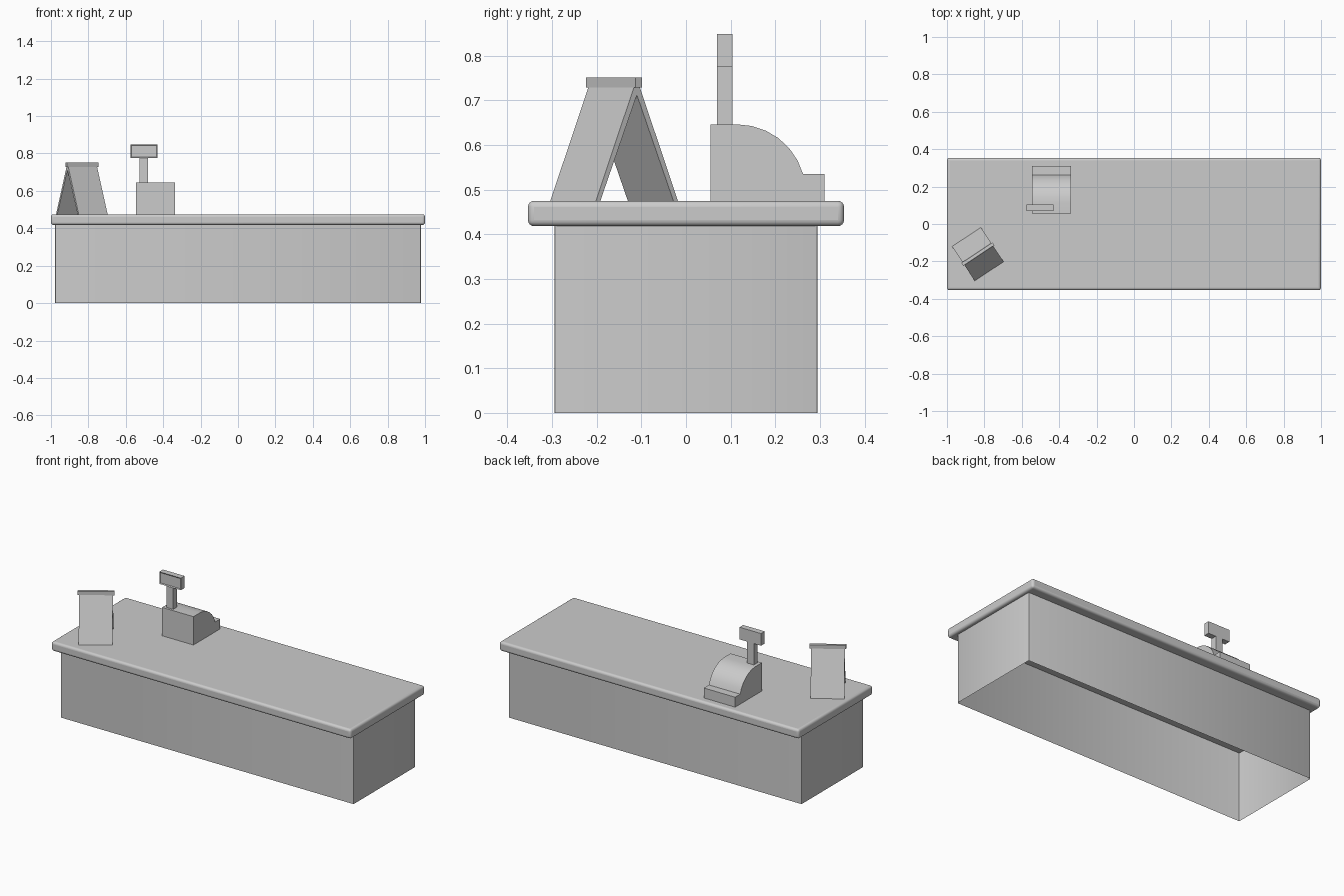
import bpy, bmesh
from math import sin, cos, pi, radians
from mathutils import Matrix

if "Cube" in bpy.data.objects:
    bpy.data.objects.remove(bpy.data.objects["Cube"])


def finish(bm, name, bevel=0, segments=1):
    bmesh.ops.recalc_face_normals(bm, faces=bm.faces)
    me = bpy.data.meshes.new(name)
    bm.to_mesh(me)
    bm.free()
    ob = bpy.data.objects.new(name, me)
    bpy.context.collection.objects.link(ob)
    if bevel:
        mod = ob.modifiers.new("bevel", 'BEVEL')
        mod.width, mod.segments = bevel, segments
    return ob


def box_bm(lo, hi):
    bm = bmesh.new()
    size = [b - a for a, b in zip(lo, hi)]
    mid = [(a + b) / 2 for a, b in zip(lo, hi)]
    bmesh.ops.create_cube(bm, size=1, matrix=Matrix.Translation(mid) @ Matrix.Diagonal((*size, 1)))
    return bm


def prism_bm(profile, x0, x1):
    """Extrude a y-z profile along x."""
    bm = bmesh.new()
    face = bm.faces.new([bm.verts.new((x0, y, z)) for y, z in profile])
    ext = bmesh.ops.extrude_face_region(bm, geom=[face], use_keep_orig=True)
    verts = [g for g in ext['geom'] if isinstance(g, bmesh.types.BMVert)]
    bmesh.ops.translate(bm, verts=verts, vec=(x1 - x0, 0, 0))
    return bm


TOP = 0.475

# Counter body: four thin walls, open underneath, softened vertical corners
bm = box_bm((-0.978, -0.295, 0), (0.978, 0.295, 0.418))
bmesh.ops.delete(bm, geom=[f for f in bm.faces if abs(f.normal.z) > 0.5], context='FACES_ONLY')
upright = [e for e in bm.edges if abs(e.verts[0].co.z - e.verts[1].co.z) > 0.1]
bmesh.ops.bevel(bm, geom=upright, offset=0.005, segments=2, profile=0.5, affect='EDGES')
finish(bm, "counter_body")

# Rounded counter top
finish(box_bm((-1, -0.354, 0.418), (1, 0.354, TOP)), "counter_top", 0.014, 4)

# Cash register body with curved back and low drawer step
r, cy, cz = 0.153, 0.115, 0.493
arc = []
for i in range(7):
    a = radians(90 - i * 74 / 6)
    arc.append((cy + r * cos(a), cz + r * sin(a)))
profile = [(0.055, TOP), (0.055, 0.646)] + arc + [(0.31, 0.535), (0.31, TOP)]
finish(prism_bm(profile, -0.545, -0.336), "register_body")

# Display pole and screen with a recessed front panel
finish(box_bm((-0.526, 0.069, 0.646), (-0.481, 0.104, 0.775)), "display_pole")
bm = box_bm((-0.574, 0.069, 0.775), (-0.43, 0.104, 0.848))
front = [f for f in bm.faces if f.normal.y < -0.5]
bmesh.ops.inset_region(bm, faces=front, thickness=0.008)
bmesh.ops.translate(bm, verts=front[0].verts[:], vec=(0, 0.004, 0))
finish(bm, "display_screen")

# Folding tent sign: two leaning panels and a ridge cap, turned on the counter
tent = [(-0.11, 0), (-0.098, 0), (0, 0.237), (0.098, 0), (0.11, 0), (0.008, 0.254), (-0.008, 0.254)]
panels = finish(prism_bm(tent, -0.0925, 0.0925), "sign_panels")
cap = finish(box_bm((-0.1, -0.009, 0.254), (0.1, 0.009, 0.276)), "sign_cap")
for ob in (panels, cap):
    ob.location = (-0.835, -0.161, TOP)
    ob.rotation_euler.z = radians(33.5)

# Smooth shading with sharp edges kept
for ob in bpy.context.collection.objects:
    ob.select_set(True)
    bpy.context.view_layer.objects.active = ob
bpy.ops.object.shade_smooth_by_angle(angle=radians(30))
